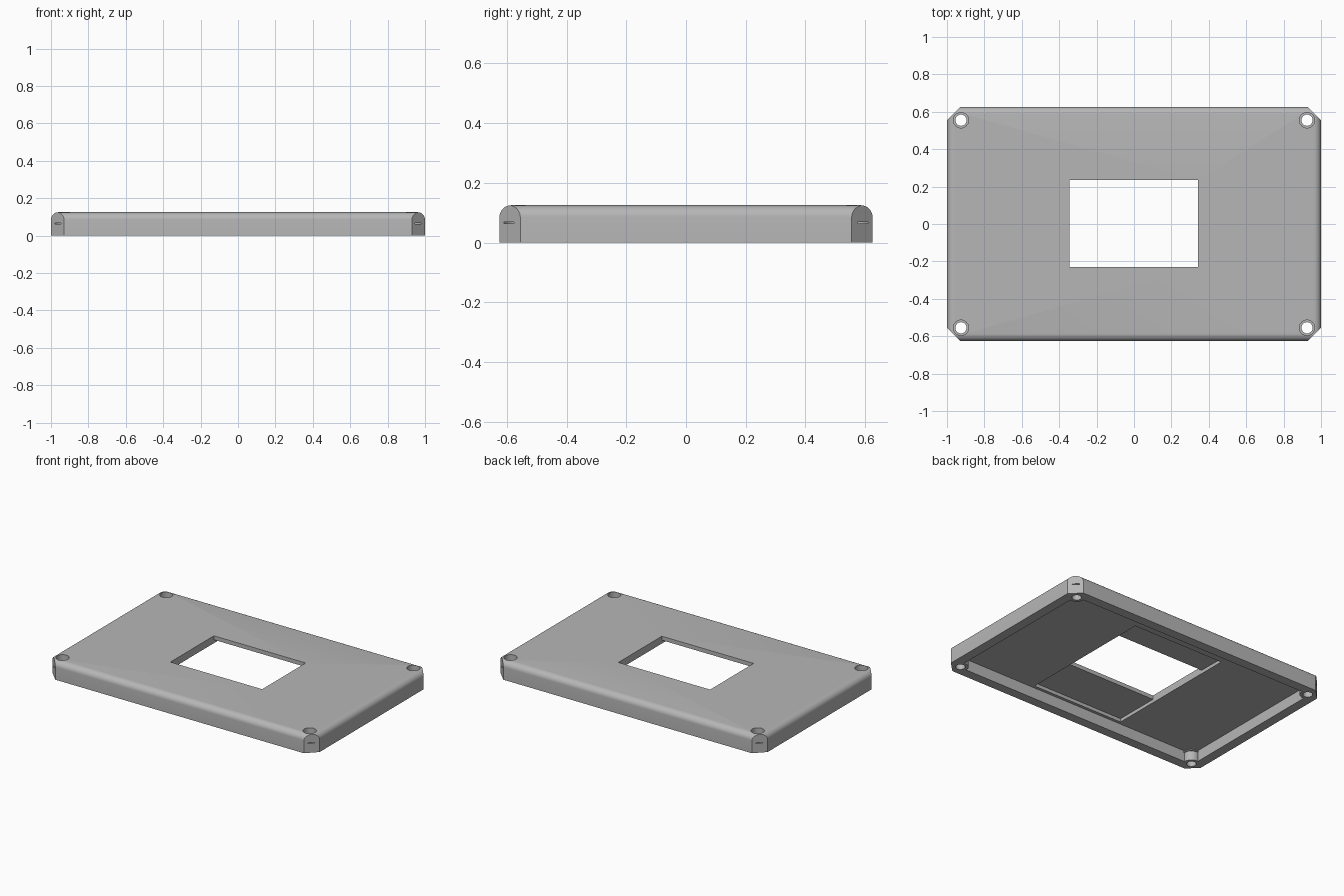
import bpy, bmesh, math

if "Cube" in bpy.data.objects:
    bpy.data.objects.remove(bpy.data.objects["Cube"])

HX, HY, H = 1.0, 0.625, 0.125      # half sizes and height of the cover
CHAMFER, FILLET = 0.07, 0.04
HOLE_X, HOLE_Y = 0.925, 0.555      # screw hole centres
SIGNS = [(1, 1), (-1, 1), (-1, -1), (1, -1)]


def prism(name, points, z0, z1):
    """Extrude a flat outline from z0 to z1."""
    bm = bmesh.new()
    low = [bm.verts.new((x, y, z0)) for x, y in points]
    high = [bm.verts.new((x, y, z1)) for x, y in points]
    n = len(points)
    bm.faces.new(low[::-1])
    bm.faces.new(high)
    for i in range(n):
        j = (i + 1) % n
        bm.faces.new((low[i], low[j], high[j], high[i]))
    bmesh.ops.recalc_face_normals(bm, faces=bm.faces)
    mesh = bpy.data.meshes.new(name)
    bm.to_mesh(mesh)
    bm.free()
    obj = bpy.data.objects.new(name, mesh)
    bpy.context.collection.objects.link(obj)
    return obj


def rect(x0, x1, y0, y1):
    return [(x0, y0), (x1, y0), (x1, y1), (x0, y1)]


def circle(cx, cy, r, n=40):
    return [(cx + r * math.cos(2 * math.pi * i / n),
             cy + r * math.sin(2 * math.pi * i / n)) for i in range(n)]


def boolean(target, tool, operation='DIFFERENCE'):
    bpy.context.view_layer.objects.active = target
    mod = target.modifiers.new("cut", 'BOOLEAN')
    mod.operation, mod.solver, mod.object = operation, 'EXACT', tool
    bpy.ops.object.modifier_apply(modifier=mod.name)
    bpy.data.objects.remove(tool)


# Cover block with rounded top edges
cover = prism("cover", rect(-HX, HX, -HY, HY), 0, H)
bm = bmesh.new()
bm.from_mesh(cover.data)
top = [e for e in bm.edges if all(v.co.z > H / 2 for v in e.verts)]
bmesh.ops.bevel(bm, geom=top, offset=FILLET, segments=8, profile=0.5, affect='EDGES')
bm.to_mesh(cover.data)
bm.free()

# Chamfered vertical corners
outline = []
for i, (sx, sy) in enumerate(SIGNS):
    pair = [(sx * (HX + .0), sy * (HY - CHAMFER)), (sx * (HX - CHAMFER), sy * HY)]
    outline += pair if i % 2 == 0 else pair[::-1]
boolean(cover, prism("corner_trim", outline, -0.1, 0.3), 'INTERSECT')

# Hollow underside, leaving round screw bosses in the corners
WALL, BOSS, FLOOR = 0.065, 0.05, 0.075
dx, dy = HX - WALL - HOLE_X, HY - WALL - HOLE_Y
a0 = math.atan2(-math.sqrt(BOSS ** 2 - dx ** 2), dx)
a1 = math.atan2(dy, -math.sqrt(BOSS ** 2 - dy ** 2)) - 2 * math.pi
arc = [(HOLE_X + BOSS * math.cos(a0 + (a1 - a0) * k / 14),
        HOLE_Y + BOSS * math.sin(a0 + (a1 - a0) * k / 14)) for k in range(15)]
cavity = []
for i, (sx, sy) in enumerate(SIGNS):
    part = [(sx * x, sy * y) for x, y in arc]
    cavity += part if i % 2 == 0 else part[::-1]
boolean(cover, prism("cavity", cavity, -0.1, FLOOR))

# Shallow display pocket below and the window through the top
boolean(cover, prism("pocket", rect(-0.345, 0.342, -0.54, 0.42), 0.03, 0.098))
boolean(cover, prism("window", rect(-0.345, 0.342, -0.23, 0.235), 0.05, 0.3))

# Screw holes, counterbores and the thin slits they leave in the corner faces
for sx, sy in SIGNS:
    x, y = sx * HOLE_X, sy * HOLE_Y
    boolean(cover, prism("screw_hole", circle(x, y, 0.03), -0.1, 0.3))
    boolean(cover, prism("counterbore", circle(x, y, 0.041), 0.063, 0.3))
    boolean(cover, prism("slit", circle(x, y, 0.058), 0.063, 0.068))

grey = bpy.data.materials.new("grey plastic")
grey.diffuse_color = (0.47, 0.47, 0.47, 1)
grey.use_nodes = True
grey.node_tree.nodes["Principled BSDF"].inputs["Base Color"].default_value = grey.diffuse_color
cover.data.materials.clear()
cover.data.materials.append(grey)
for p in cover.data.polygons:
    p.material_index = 0

bpy.ops.object.select_all(action='DESELECT')
cover.select_set(True)
bpy.context.view_layer.objects.active = cover
bpy.ops.object.shade_smooth_by_angle(angle=math.radians(30))
